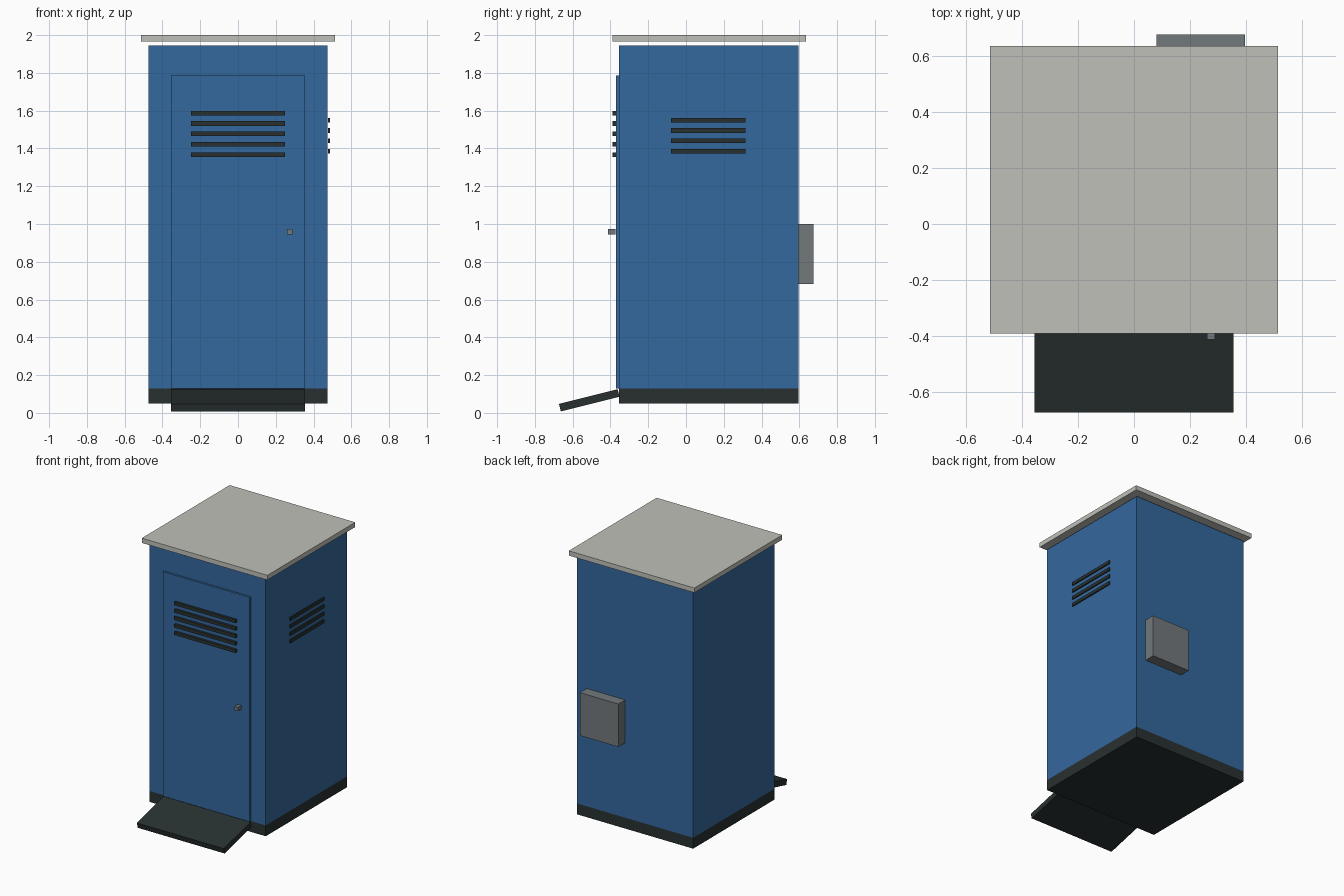
import bpy
import math
from mathutils import Vector

cube = bpy.data.objects.get("Cube")
if cube:
    bpy.data.objects.remove(cube, do_unlink=True)


def material(name, r, g, b):
    m = bpy.data.materials.new(name)
    m.use_nodes = True
    m.diffuse_color = (r, g, b, 1)
    m.node_tree.nodes["Principled BSDF"].inputs["Base Color"].default_value = (r, g, b, 1)
    return m


BLUE = material("blue paint", 0.034, 0.14, 0.34)
DARK = material("dark rubber", 0.022, 0.030, 0.030)
ROOF = material("pale grey roof", 0.53, 0.53, 0.49)
GREY = material("mid grey metal", 0.17, 0.19, 0.20)


def box(name, mat, x, y, z):
    """Box spanning the given (low, high) ranges."""
    spans = (x, y, z)
    bpy.ops.mesh.primitive_cube_add(size=1, location=[sum(s) / 2 for s in spans])
    ob = bpy.context.object
    ob.name = name
    for v in ob.data.vertices:
        v.co = Vector([c * (s[1] - s[0]) for c, s in zip(v.co, spans)])
    ob.data.materials.append(mat)
    return ob


# Cabin shell, skirt and floating roof
side = (-0.475, 0.475)
depth = (-0.355, 0.595)
box("cabin_walls", BLUE, side, depth, (0.13, 1.945))
box("base_skirt", DARK, side, depth, (0.05, 0.13))
box("roof", ROOF, (-0.513, 0.513), (-0.39, 0.635), (1.965, 2.0))

# Door with handle
box("door", BLUE, (-0.355, 0.355), (-0.37, -0.355), (0.13, 1.787))
box("door_handle", GREY, (0.26, 0.288), (-0.412, -0.372), (0.945, 0.973))

# Ventilation slats on the door and on one side wall
for i in range(5):
    z = 1.587 - 0.055 * i
    box(f"door_slat_{i + 1}", DARK, (-0.25, 0.25), (-0.388, -0.371), (z - 0.012, z + 0.012))
for i in range(4):
    z = 1.55 - 0.055 * i
    box(f"side_slat_{i + 1}", DARK, (0.477, 0.486), (-0.08, 0.315), (z - 0.012, z + 0.012))

# Service box on the back wall
box("service_box", GREY, (0.08, 0.395), (0.595, 0.675), (0.683, 1.0))

# Sloping entry ramp
ramp = box("entry_ramp", DARK, (-0.355, 0.355), (-0.672, -0.352), (0.046, 0.087))
ramp.rotation_euler.x = math.radians(14)
